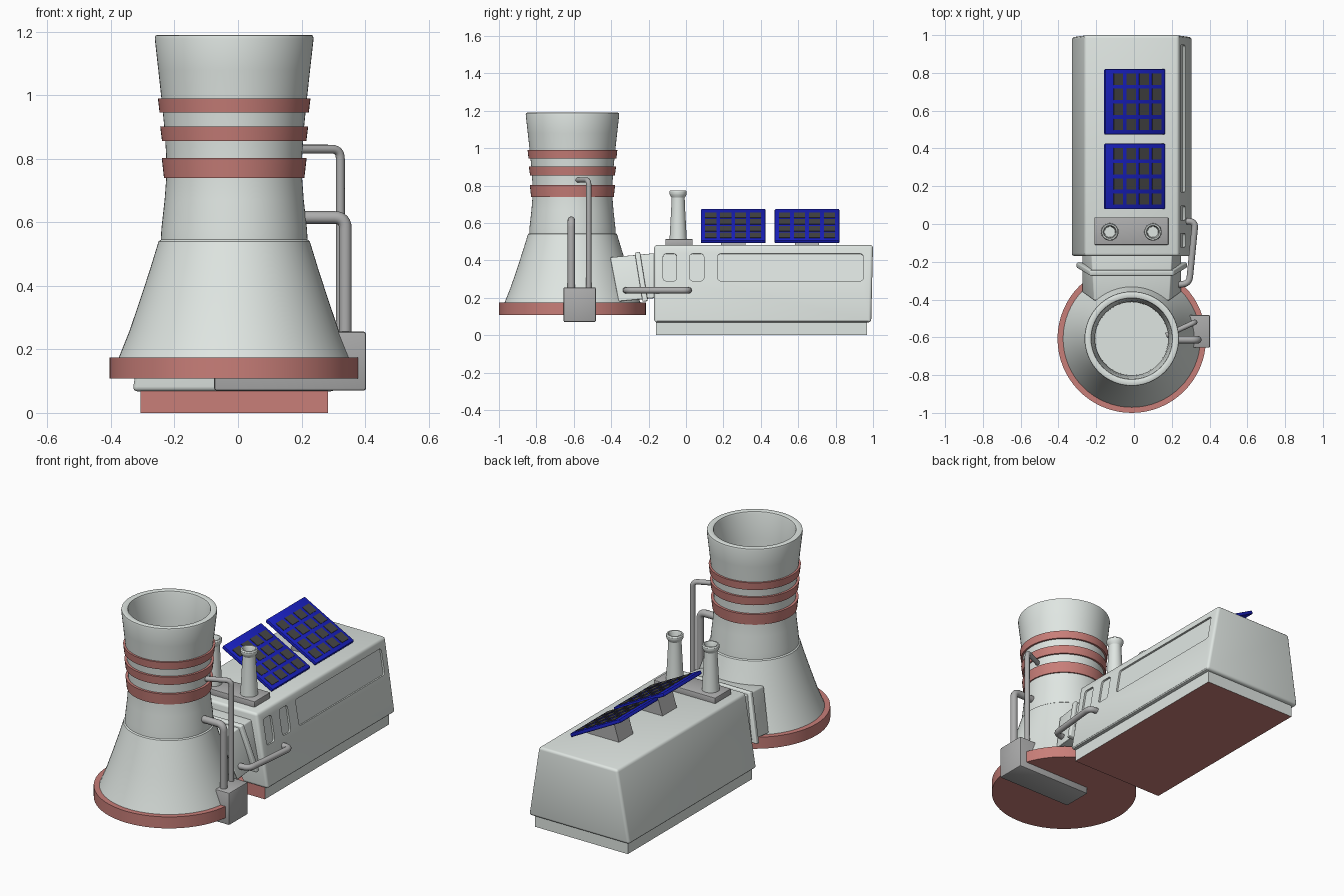
import bpy, bmesh, math
from mathutils import Vector, Matrix

if "Cube" in bpy.data.objects:
    bpy.data.objects.remove(bpy.data.objects["Cube"])

CX, TY = -0.012, -0.607          # model centre line, tower centre


def material(name, rgb):
    m = bpy.data.materials.new(name)
    m.diffuse_color = (*rgb, 1)
    m.use_nodes = True
    m.node_tree.nodes["Principled BSDF"].inputs["Base Color"].default_value = m.diffuse_color
    return m


PALE = material("pale", (0.74, 0.79, 0.76))
GREY = material("grey", (0.42, 0.42, 0.42))
RED = material("red", (0.58, 0.21, 0.19))
BLUE = material("blue", (0.01, 0.015, 0.55))
DARK = material("dark", (0.06, 0.06, 0.06))


def activate(ob):
    bpy.ops.object.select_all(action='DESELECT')
    ob.select_set(True)
    bpy.context.view_layer.objects.active = ob


def finish(name, bm, mat, bevel=0, segments=3):
    bmesh.ops.remove_doubles(bm, verts=bm.verts, dist=1e-5)
    bmesh.ops.recalc_face_normals(bm, faces=bm.faces)
    me = bpy.data.meshes.new(name)
    bm.to_mesh(me)
    bm.free()
    ob = bpy.data.objects.new(name, me)
    bpy.context.collection.objects.link(ob)
    me.materials.append(mat)
    activate(ob)
    if bevel:
        mod = ob.modifiers.new("bevel", 'BEVEL')
        mod.width, mod.segments = bevel, segments
        bpy.ops.object.modifier_apply(modifier=mod.name)
    bpy.ops.object.shade_smooth_by_angle(angle=math.radians(32))
    return ob


def lathe(name, profile, x, y, mat, n=64):
    bm = bmesh.new()
    rings = [[bm.verts.new((x + r * math.cos(2 * math.pi * i / n),
                            y + r * math.sin(2 * math.pi * i / n), z)) for i in range(n)]
             for r, z in profile]
    for a, b in zip(rings, rings[1:]):
        for i in range(n):
            j = (i + 1) % n
            bm.faces.new((a[i], a[j], b[j], b[i]))
    return finish(name, bm, mat)


def loft(name, loop_a, loop_b, mat, bevel=0):
    bm = bmesh.new()
    a = [bm.verts.new(p) for p in loop_a]
    b = [bm.verts.new(p) for p in loop_b]
    bm.faces.new(a)
    bm.faces.new(b[::-1])
    for i in range(len(a)):
        j = (i + 1) % len(a)
        bm.faces.new((a[i], b[i], b[j], a[j]))
    return finish(name, bm, mat, bevel)


def trapezoid(half_bot, half_top, y_bot, y_top, z0, z1):
    return [(CX - half_bot, y_bot, z0), (CX + half_bot, y_bot, z0),
            (CX + half_top, y_top, z1), (CX - half_top, y_top, z1)]


def box(name, lo, hi, mat, bevel=0, matrix=None):
    bm = bmesh.new()
    bmesh.ops.create_cube(bm, size=1)
    for v in bm.verts:
        v.co = Vector([l + (h - l) * (c + 0.5) for l, h, c in zip(lo, hi, v.co)])
        if matrix:
            v.co = matrix @ v.co
    return finish(name, bm, mat, bevel, 2)


def pipe(name, points, radius, bend, mat):
    pts = [Vector(p) for p in points]
    path = [pts[0]]
    for p, c, q in zip(pts, pts[1:], pts[2:]):
        a = c + (p - c).normalized() * bend
        b = c + (q - c).normalized() * bend
        for k in range(7):
            t = k / 6
            path.append(a * (1 - t) ** 2 + c * 2 * t * (1 - t) + b * t * t)
    path.append(pts[-1])
    cu = bpy.data.curves.new(name, 'CURVE')
    cu.dimensions = '3D'
    cu.bevel_depth, cu.bevel_resolution, cu.use_fill_caps = radius, 4, True
    sp = cu.splines.new('POLY')
    sp.points.add(len(path) - 1)
    for s, p in zip(sp.points, path):
        s.co = (*p, 1)
    cu.materials.append(mat)
    ob = bpy.data.objects.new(name, cu)
    bpy.context.collection.objects.link(ob)
    activate(ob)
    bpy.ops.object.convert(target='MESH')
    bpy.ops.object.shade_smooth_by_angle(angle=math.radians(40))


# Cooling tower: foot ring, hollow shell, three bands
lathe("tower_foot", [(0, .108), (.393, .108), (.393, .174), (0, .174)], CX, TY, RED)
lathe("tower_shell", [(.365, .17), (.329, .26), (.295, .36), (.264, .455), (.238, .54),
                      (.231, .545), (.229, .58), (.219, .67), (.213, .75), (.214, .81),
                      (.219, .89), (.228, .98), (.239, 1.08), (.25, 1.178), (.248, 1.187),
                      (.241, 1.19), (.223, 1.19), (.216, 1.187), (.213, 1.178),
                      (.203, 1.04), (.195, .9), (.193, .6), (0, .6)], CX, TY, PALE)
for i, (z0, z1, r0, r1) in enumerate([(.74, .802, .221, .228), (.855, .902, .227, .233),
                                      (.946, .989, .235, .24)]):
    lathe(f"tower_band_{i + 1}", [(.205, z0), (r0, z0), (r1, z1), (.205, z1)], CX, TY, RED)

# Plinth, red on its front and underside
plinth = box("hall_plinth", (CX - .295, -.16, 0), (CX + .295, .967, .075), PALE)
plinth.data.materials.append(RED)
for f in plinth.data.polygons:
    if f.normal.y < -.9 or f.normal.z < -.9:
        f.material_index = 1

# Hall with tapered sides and recessed side panels
hall = loft("hall", trapezoid(.32, .25, -.17, -.17, .068, .482),
            trapezoid(.32, .25, .99, 1.0, .068, .482), PALE, .015)
tilt = math.atan2(.07, .414)
for y0, y1 in [(-.122, -.05), (.02, .095), (.17, .947)]:
    bm = bmesh.new()
    bmesh.ops.create_cube(bm, size=1)
    for v in bm.verts:
        v.co = Vector((v.co.x * .02, v.co.y * (y1 - y0), v.co.z * .147))
    rim = [e for e in bm.edges if abs(e.verts[0].co.x - e.verts[1].co.x) > .01]
    bmesh.ops.bevel(bm, geom=rim, offset=.014, segments=3, profile=.5, affect='EDGES')
    bm.transform(Matrix.Translation((CX + .27, (y0 + y1) / 2, .363)) @ Matrix.Rotation(-tilt, 4, 'Y'))
    cutter = finish("panel_cutter", bm, PALE)
    cutter.hide_render = True
    activate(hall)
    mod = hall.modifiers.new("recess", 'BOOLEAN')
    mod.operation, mod.object, mod.solver = 'DIFFERENCE', cutter, 'EXACT'
    bpy.ops.object.modifier_apply(modifier=mod.name)
    bpy.data.objects.remove(cutter)
activate(hall)
bpy.ops.object.shade_smooth_by_angle(angle=math.radians(32))

# Connecting duct and its tilted collar
loft("duct", trapezoid(.263, .2, -.36, -.405, .18, .416),
     trapezoid(.263, .215, -.15, -.15, .2, .44), PALE, .006)
loft("duct_collar", trapezoid(.293, .222, -.232, -.274, .178, .441),
     trapezoid(.293, .222, -.204, -.246, .183, .446), PALE, .006)

# Chimneys on their base plate
box("chimney_base", (-.21, -.11, .47), (.182, .035, .514), GREY, .004)
for side, x in (("left", -.128), ("right", .1)):
    lathe(f"chimney_{side}", [(.047, .505), (.045, .53), (.036, .7), (.035, .735), (.044, .75),
                              (.046, .758), (.046, .768), (.042, .774), (.035, .774),
                              (.031, .765), (.028, .7), (0, .7)], x, -.042, PALE, 32)

# Solar panels facing right, with 4 x 4 cells and wedge supports
for n, yc in enumerate((.252, .647)):
    m = Matrix.Translation((.003, yc, .583)) @ Matrix.Rotation(math.radians(28), 4, 'Y')
    box(f"solar_panel_{n + 1}", (-.179, -.173, -.01), (.179, .173, .01), BLUE, .005, m)
    cells = bmesh.new()
    for i in range(4):
        for j in range(4):
            at = Vector((.012 + (i - 1.5) * .077, (j - 1.5) * .08, .01))
            bmesh.ops.create_cube(cells, size=1, matrix=m @ Matrix.Translation(at)
                                  @ Matrix.Diagonal((.056, .06, .006, 1)))
    finish(f"solar_cells_{n + 1}", cells, DARK)
    wedge = [(-.075, .475), (.128, .475), (.118, .515), (-.035, .602)]
    loft(f"solar_support_{n + 1}", [(x, yc - .065, z) for x, z in wedge],
         [(x, yc + .065, z) for x, z in wedge], GREY)

# Pump box running under the tower, and the pipes
box("pump_box", (-.075, -.655, .07), (.403, -.482, .256), GREY, .008)
pipe("tower_pipe_low", [(.338, -.613, .2), (.338, -.613, .615), (.18, -.613, .615)], .02, .035, GREY)
pipe("tower_pipe_high", [(.322, -.52, .2), (.322, -.52, .83), (.17, -.59, .83)], .014, .03, GREY)
pipe("side_pipe", [(.26, .014, .24), (.325, .014, .24), (.292, -.315, .24), (.2, -.325, .24)],
     .017, .035, GREY)
